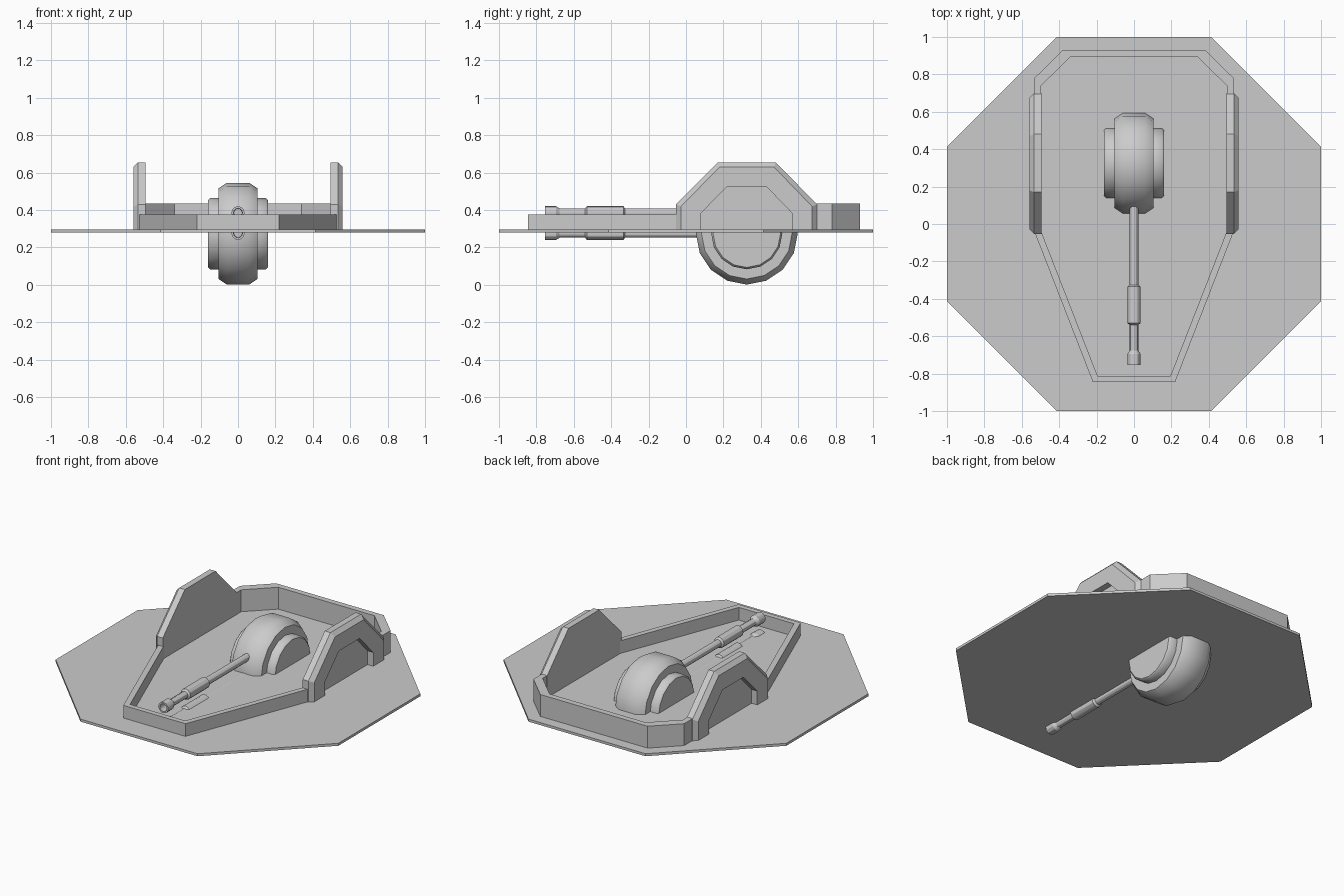
import bpy, bmesh, math

if "Cube" in bpy.data.objects:
    bpy.data.objects.remove(bpy.data.objects["Cube"])


def finish(name, bm, smooth=None):
    bmesh.ops.remove_doubles(bm, verts=bm.verts, dist=1e-5)
    bmesh.ops.recalc_face_normals(bm, faces=bm.faces)
    mesh = bpy.data.meshes.new(name)
    bm.to_mesh(mesh)
    bm.free()
    ob = bpy.data.objects.new(name, mesh)
    bpy.context.collection.objects.link(ob)
    if smooth:
        bpy.ops.object.select_all(action='DESELECT')
        ob.select_set(True)
        bpy.context.view_layer.objects.active = ob
        bpy.ops.object.shade_smooth_by_angle(angle=math.radians(smooth))
    return ob


def loft(name, loops, smooth=None):
    """Solid skinned through closed loops of equal length, capped at both ends."""
    bm = bmesh.new()
    rings = [[bm.verts.new(p) for p in loop] for loop in loops]
    n = len(rings[0])
    for a, b in zip(rings, rings[1:]):
        for i in range(n):
            j = (i + 1) % n
            bm.faces.new((a[i], a[j], b[j], b[i]))
    bm.faces.new(rings[0])
    bm.faces.new(rings[-1])
    return finish(name, bm, smooth)


def lathe(name, profile, sides, place, smooth=30):
    """Revolve (radius, along) pairs; place maps (u, v, along) to space."""
    loops = []
    for r, t in profile:
        angles = [2 * math.pi * k / sides for k in range(sides)]
        loops.append([place(r * math.cos(a), r * math.sin(a), t) for a in angles])
    return loft(name, loops, smooth)


def wall(name, outer, inner, z0, z1):
    """Low wall following a path; each path point gives one rectangular section."""
    loops = [[(*o, z0), (*o, z1), (*i, z1), (*i, z0)] for o, i in zip(outer, inner)]
    return loft(name, loops)


def mirrored(half):
    return half + [(-x, y) for x, y in reversed(half)]


# Octagonal base plate
octagon = [(0.414, -1), (1, -0.414), (1, 0.414), (0.414, 1)]
octagon = mirrored(octagon)
loft("base_plate", [[(x, y, z) for x, y in octagon] for z in (0.279, 0.295)])

# Tapered front wall and taller rear wall
wall("front_wall", mirrored([(0.533, -0.04), (0.22, -0.845)]),
     mirrored([(0.496, -0.04), (0.195, -0.812)]), 0.288, 0.376)
wall("rear_wall", mirrored([(0.533, 0.69), (0.533, 0.78), (0.38, 0.93)]),
     mirrored([(0.496, 0.69), (0.496, 0.74), (0.34, 0.893)]), 0.288, 0.435)

# Raised side panels with a bevelled frame and a recessed arch
frame = [(-0.053, 0.288), (-0.053, 0.43), (0.17, 0.655),
         (0.48, 0.655), (0.7, 0.43), (0.7, 0.288)]
face = [(-0.028, 0.288), (-0.028, 0.418), (0.18, 0.63),
        (0.47, 0.63), (0.675, 0.418), (0.675, 0.288)]
arch = [(0.08, 0.288), (0.08, 0.383), (0.22, 0.525),
        (0.43, 0.525), (0.567, 0.383), (0.567, 0.288)]
for side, s in (("right", 1), ("left", -1)):
    steps = [(0.495, frame), (0.535, frame), (0.56, face), (0.56, arch), (0.52, arch)]
    loft(side + "_panel", [[(s * x, y, z) for y, z in prof] for x, prof in steps])

# Round gun mount with side hubs, revolved about the x axis
half = [(0.272, 0.06), (0.242, 0.105), (0.19, 0.105), (0.19, 0.15), (0.18, 0.16)]
profile = [(r, -x) for r, x in reversed(half)] + half
lathe("gun_mount", profile, 16, lambda u, v, t: (t, 0.325 + u, 0.273 + v), 45)

# Twin barrels with sleeves and hollow muzzles
barrel = [(0.023, 0.2), (0.023, -0.325), (0.035, -0.335), (0.035, -0.53),
          (0.023, -0.54), (0.023, -0.675), (0.035, -0.695), (0.035, -0.755),
          (0.024, -0.755), (0.022, -0.70)]
for label, z in (("upper", 0.385), ("lower", 0.275)):
    lathe(label + "_barrel", barrel, 12, lambda u, v, t, z=z: (u, t, z + v))
